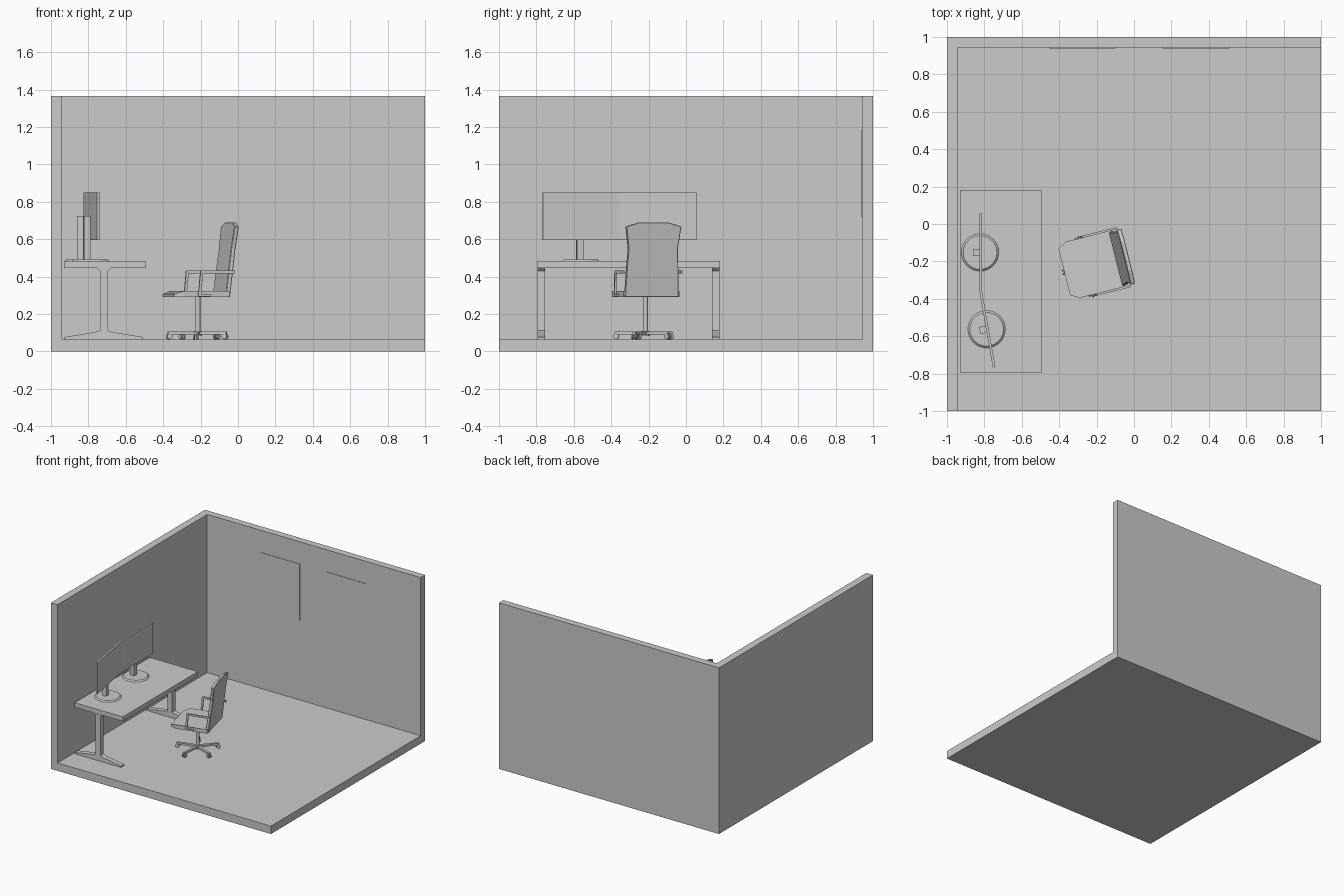
import bpy, bmesh
from math import radians, cos, sin, tau
from mathutils import Matrix, Vector

if "Cube" in bpy.data.objects:
    bpy.data.objects.remove(bpy.data.objects["Cube"])

I = Matrix.Identity(4)

def finish(name, bm, m=I, smooth=False):
    bmesh.ops.transform(bm, matrix=m, verts=bm.verts)
    bmesh.ops.recalc_face_normals(bm, faces=bm.faces)
    for f in bm.faces:
        f.smooth = smooth and len(f.verts) == 4
    me = bpy.data.meshes.new(name)
    bm.to_mesh(me)
    bm.free()
    ob = bpy.data.objects.new(name, me)
    bpy.context.collection.objects.link(ob)
    return ob

def prism(name, pts, vec, m=I, bevel=0):
    bm = bmesh.new()
    f = bm.faces.new([bm.verts.new(p) for p in pts])
    r = bmesh.ops.extrude_face_region(bm, geom=[f], use_keep_orig=True)
    for v in r['geom']:
        if isinstance(v, bmesh.types.BMVert):
            v.co += Vector(vec)
    bmesh.ops.recalc_face_normals(bm, faces=bm.faces)
    if bevel:
        bmesh.ops.bevel(bm, geom=bm.edges[:], offset=bevel, segments=1, affect='EDGES')
    return finish(name, bm, m)

def box(name, lo, hi, m=I):
    (a, b, c), (d, e, f) = lo, hi
    return prism(name, [(a, b, c), (d, b, c), (d, e, c), (a, e, c)], (0, 0, f - c), m)

def cyl(name, base, r1, r2, h, m=I, n=32):
    bm = bmesh.new()
    bmesh.ops.create_cone(bm, cap_ends=True, segments=n, radius1=r1, radius2=r2, depth=h)
    bmesh.ops.translate(bm, verts=bm.verts, vec=Vector(base) + Vector((0, 0, h / 2)))
    return finish(name, bm, m, True)

# Room: solid block with the interior cut away
FL = 0.065
room = box("room_shell", (-1, -1, 0), (1, 1, 1.365))
cut = box("room_cutter", (-0.94, -1.5, FL), (1.5, 0.943, 2))
cut.hide_render = True
mod = room.modifiers.new("interior", 'BOOLEAN')
mod.operation, mod.object, mod.solver = 'DIFFERENCE', cut, 'EXACT'
bpy.context.view_layer.objects.active = room
bpy.ops.object.modifier_apply(modifier=mod.name)
bpy.data.objects.remove(cut)

# Wall pictures
for i, x in enumerate((-0.455, 0.153)):
    box(f"wall_picture_{i+1}", (x, 0.939, 0.718), (x + 0.357, 0.943, 1.183))

# Desk top and splayed T legs
box("desk_top", (-0.93, -0.793, 0.447), (-0.492, 0.182, 0.484))
half = [(0.21, FL), (0.21, 0.077), (0.045, 0.104), (0.022, 0.112), (0.022, 0.43), (0.04, 0.447)]
for i, y in enumerate((-0.795, 0.138)):
    side = [(-0.717 + x, y, z) for x, z in half]
    side += [(-0.717 - x, y, z) for x, z in reversed(half)]
    prism(f"desk_leg_{i+1}", side, (0, 0.04, 0))

# Monitors: local x towards the chair, origin at the screen middle
for i, (x, y, a) in enumerate(((-0.819, -0.152, 0), (-0.784, -0.562, 10))):
    m = Matrix.Translation((x, y, 0)) @ Matrix.Rotation(radians(a), 4, 'Z')
    box(f"screen_{i+1}", (-0.007, -0.207, 0.595), (0.007, 0.207, 0.85), m)
    box(f"screen_pole_{i+1}", (-0.042, -0.019, 0.488), (-0.007, 0.019, 0.725), m)
    cyl(f"screen_foot_{i+1}", (-0.004, 0, 0.484), 0.1, 0.09, 0.009, m)

# Chair, local -x is forward
C = Matrix.Translation((-0.215, -0.217, 0)) @ Matrix.Rotation(radians(14), 4, 'Z')

# Seat cushion with dropped front lip
s = [(0.135, 0.155, 0.29), (-0.116, 0.155, 0.29), (-0.162, 0.128, 0.29),
     (-0.162, -0.128, 0.29), (-0.116, -0.155, 0.29), (0.135, -0.155, 0.29)]
seat = prism("chair_seat", s, (0, 0, 0.032), C)
for v in seat.data.vertices:
    if (C.inverted() @ v.co).x < -0.15 and v.co.z > 0.3:
        v.co.z -= 0.015

# Reclined backrest
h = [(0.148, 0.29), (0.141, 0.46), (0.136, 0.55), (0.152, 0.668), (0.08, 0.69)]
prof = h + [(-v, z) for v, z in reversed(h)]
prism("chair_back", [(0.117 + 0.127 * (z - 0.29), v, z) for v, z in prof],
      (0.024, 0, 0), C, bevel=0.003)

# Arm loops on both sides
for side in (-1, 1):
    tag = "left" if side > 0 else "right"
    y0, y1 = sorted((side * 0.153, side * 0.165))
    ring = [(0.165, 0.418), (0.165, 0.432), (-0.025, 0.432), (-0.038, 0.295),
            (0.03, 0.295), (0.03, 0.307), (-0.022, 0.307), (-0.012, 0.418)]
    prism(f"chair_arm_{tag}", [(x, y0, z) for x, z in ring], (0, y1 - y0, 0), C)

# Pedestal, star base and casters
cyl("chair_column", (0, 0, 0.09), 0.0135, 0.0135, 0.2, C, 16)
cyl("chair_hub", (0, 0, 0.083), 0.024, 0.02, 0.027, C, 16)
for k in range(5):
    m = C @ Matrix.Rotation(radians(180) + k * tau / 5, 4, 'Z')
    leg = [(0, -0.013, 0.09), (0.165, -0.008, 0.09), (0.165, 0.008, 0.09), (0, 0.013, 0.09)]
    prism(f"chair_spoke_{k+1}", leg, (0, 0, 0.016), m)
    cyl(f"caster_stem_{k+1}", (0.157, 0, 0.08), 0.004, 0.004, 0.012, m, 8)
    for j, y in enumerate((-0.009, 0.009)):
        w = m @ Matrix.Translation((0.157, y, FL + 0.015)) @ Matrix.Rotation(radians(90), 4, 'X')
        cyl(f"caster_wheel_{k+1}_{j+1}", (0, 0, -0.004), 0.015, 0.015, 0.008, w, 16)
